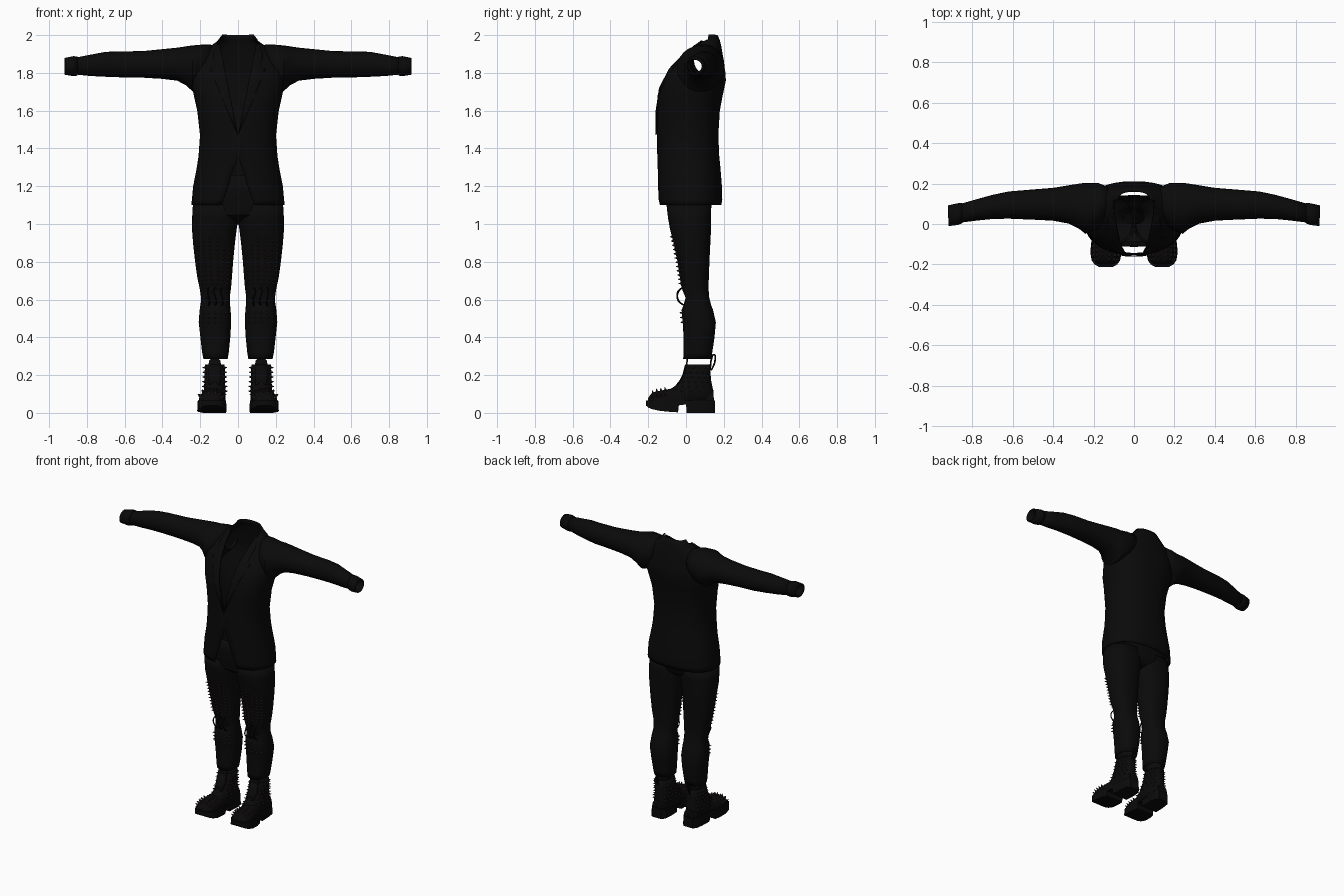
import bpy, bmesh, math
from mathutils import Vector, Matrix

cube = bpy.data.objects.get("Cube")
if cube:
    bpy.data.objects.remove(cube)


def material(name, color):
    m = bpy.data.materials.new(name)
    m.use_nodes = True
    m.diffuse_color = (*color, 1)
    bsdf = m.node_tree.nodes["Principled BSDF"]
    bsdf.inputs["Base Color"].default_value = (*color, 1)
    bsdf.inputs["Roughness"].default_value = 0.8
    return m


BLACK = material("black cloth", (0.003, 0.003, 0.003))
STUD = material("dark rose metal", (0.035, 0.019, 0.021))


def finish(name, bm, mat=BLACK, thick=0, mirror=False, angle=40):
    """Turn a bmesh into an object with optional thickness and mirroring."""
    bmesh.ops.remove_doubles(bm, verts=bm.verts, dist=0.0004)
    bmesh.ops.recalc_face_normals(bm, faces=bm.faces)
    me = bpy.data.meshes.new(name)
    bm.to_mesh(me)
    bm.free()
    me.materials.append(mat)
    ob = bpy.data.objects.new(name, me)
    bpy.context.collection.objects.link(ob)
    if angle:
        bpy.ops.object.select_all(action='DESELECT')
        ob.select_set(True)
        bpy.context.view_layer.objects.active = ob
        bpy.ops.object.shade_smooth_by_angle(angle=math.radians(angle))
    if thick:
        mod = ob.modifiers.new("thickness", 'SOLIDIFY')
        mod.thickness, mod.offset = thick, 0
    if mirror:
        ob.modifiers.new("mirror", 'MIRROR').use_mirror_merge = False
    return ob


def loft(rings, closed=False, caps=False):
    bm = bmesh.new()
    rows = [[bm.verts.new(p) for p in r] for r in rings]
    n = len(rows[0])
    for a, b in zip(rows, rows[1:]):
        for i in range(n if closed else n - 1):
            j = (i + 1) % n
            bm.faces.new((a[i], a[j], b[j], b[i]))
    if caps:
        bm.faces.new(rows[0])
        bm.faces.new(rows[-1])
    return bm


def interp(table, key):
    """Linear lookup in a table whose first column is the key."""
    for a, b in zip(table, table[1:]):
        if key <= b[0]:
            f = max(0, (key - a[0]) / (b[0] - a[0]))
            return [p + (q - p) * f for p, q in zip(a, b)]
    return list(table[-1])


def power(v, e):
    return math.copysign(abs(v) ** e, v)


def level_ring(z, x0, x1, yf, yb, gap=0, e=0.85, n=36):
    """Horizontal ring, with an opening of half width gap at the front."""
    cx, a, cy, b = (x0 + x1) / 2, (x1 - x0) / 2, (yf + yb) / 2, (yb - yf) / 2
    t0 = math.asin(min(1, gap / a) ** (1 / e))
    ts = [t0 + (2 * math.pi - 2 * t0) * i / n for i in range(n + 1)]
    return [(cx + a * power(math.sin(t), e), cy - b * power(math.cos(t), e), z) for t in ts]


def on_ring(row, t, e=0.85):
    """Point and outward normal at angle t of a tube row (z, x0, x1, yf, yb)."""
    z, x0, x1, yf, yb = row
    a, b = (x1 - x0) / 2, (yb - yf) / 2
    s, c = math.sin(t), math.cos(t)
    p = Vector(((x0 + x1) / 2 + a * power(s, e), (yf + yb) / 2 - b * power(c, e), z))
    return p, Vector((s / a, -c / b, 0)).normalized()


def studs(name, spots, r=0.008, h=0.017):
    bm = bmesh.new()
    for p, nrm in spots:
        m = Matrix.Translation(p + nrm * h * 0.4) @ nrm.to_track_quat('Z', 'Y').to_matrix().to_4x4()
        bmesh.ops.create_cone(bm, cap_ends=True, segments=6, radius1=r, radius2=0.0015, depth=h, matrix=m)
    finish(name, bm, STUD, mirror=True, angle=0)


def cord(name, points, r):
    cu = bpy.data.curves.new(name, 'CURVE')
    cu.dimensions, cu.bevel_depth, cu.bevel_resolution = '3D', r, 1
    sp = cu.splines.new('BEZIER')
    sp.bezier_points.add(len(points) - 1)
    for bp, p in zip(sp.bezier_points, points):
        bp.co = p
        bp.handle_left_type = bp.handle_right_type = 'AUTO'
    cu.materials.append(BLACK)
    ob = bpy.data.objects.new(name, cu)
    bpy.context.collection.objects.link(ob)
    ob.modifiers.new("mirror", 'MIRROR')


# Jacket body: height, half width, front, back
TORSO = [(1.10, .243, -.14, .183), (1.13, .24, -.146, .188), (1.20, .234, -.146, .186),
         (1.30, .214, -.146, .178), (1.36, .205, -.148, .172), (1.47, .197, -.15, .167),
         (1.60, .212, -.15, .175), (1.68, .23, -.148, .19), (1.76, .246, -.12, .207),
         (1.80, .24, -.1, .205), (1.83, .23, -.075, .2), (1.87, .21, -.04, .195),
         (1.91, .18, 0, .188), (1.945, .135, .03, .182), (1.975, .1, .06, .174), (2.0, .08, .075, .163)]


def opening(z):
    return (z - 1.47) * 0.2 if z > 1.47 else max(0, 1.36 - z) * 0.33


bm = loft([level_ring(z, -h, h, yf, yb, opening(z)) for z, h, yf, yb in TORSO])
armholes = [f for f in bm.faces if abs(f.calc_center_median().x) > .15
            and (f.calc_center_median().yz - Vector((.055, 1.835))).length < .05]
bmesh.ops.delete(bm, geom=armholes, context='FACES')
finish("jacket_body", bm, thick=.008)

# Lapels folded along the front opening
LAPEL = [(1.47, 0), (1.60, .03), (1.72, .055), (1.82, .075), (1.83, .05), (1.90, .045), (1.97, .02)]
rings = []
for z, width in LAPEL:
    _, h, yf, yb = interp(TORSO, z)
    strip = []
    for k in range(5):
        x = min(opening(z) + width * k / 4, h * .97)
        y = (yf + yb) / 2 - (yb - yf) / 2 * (1 - (x / h) ** (2 / .85)) ** (.85 / 2)
        strip.append((x, y - .008, z))
    rings.append(strip)
finish("lapel", loft(rings), thick=.006, mirror=True)

# Sleeves: distance out, front, back, bottom, top
SLEEVE = [(.13, .04, .18, 1.79, 1.945), (.18, -.02, .2, 1.735, 1.947), (.24, -.045, .2, 1.705, 1.942),
          (.27, -.02, .196, 1.735, 1.938), (.32, .005, .188, 1.762, 1.93), (.40, .02, .175, 1.772, 1.922),
          (.50, .025, .167, 1.778, 1.912), (.62, .03, .157, 1.78, 1.91), (.70, .028, .14, 1.783, 1.908),
          (.78, .02, .118, 1.787, 1.893), (.86, .01, .095, 1.795, 1.877)]


def sleeve_ring(x, y0, y1, z0, z1, n=24):
    return [(x, (y0 + y1) / 2 + (y1 - y0) / 2 * math.cos(2 * math.pi * i / n),
             (z0 + z1) / 2 + (z1 - z0) / 2 * math.sin(2 * math.pi * i / n)) for i in range(n)]


finish("sleeve", loft([sleeve_ring(*r) for r in SLEEVE], True), thick=.007, mirror=True)
CUFF = [(.85, .008, .1, 1.79, 1.882), (.87, 0, .098, 1.787, 1.884), (.917, -.006, .088, 1.795, 1.875)]
finish("cuff", loft([sleeve_ring(*r) for r in CUFF], True), thick=.009, mirror=True)

# Trouser hips
HIPS = [(1.0, .05, 0, .06), (1.02, .12, -.05, .1), (1.05, .225, -.09, .128), (1.1, .236, -.1, .132),
        (1.18, .22, -.11, .14), (1.26, .19, -.11, .14)]
finish("trouser_hips", loft([level_ring(z, -h, h, yf, yb) for z, h, yf, yb in HIPS]), thick=.006)

# Trouser legs, torn open at the knee: height, inner, outer, front, back
LEG = [(.285, .058, .18, -.012, .132), (.32, .052, .187, -.01, .136), (.40, .044, .196, -.01, .148),
       (.48, .039, .205, -.014, .155), (.545, .042, .2, -.02, .14), (.57, .045, .196, -.01, .13),
       (.61, .045, .193, -.012, .12), (.66, .04, .2, -.02, .116), (.72, .035, .213, -.03, .118),
       (.80, .029, .224, -.042, .121), (.90, .019, .235, -.063, .126), (.98, .009, .241, -.083, .13),
       (1.03, 0, .24, -.092, .13), (1.10, -.005, .236, -.1, .13)]
finish("trouser_leg", loft([level_ring(*r, gap=.05 if r[0] == .61 else 0) for r in LEG]),
       thick=.006, mirror=True)
for k, x in enumerate((.085, .12, .155)):
    bulge = .004 * (k % 2)
    cord("torn_knee_thread", [(x, -.018, .665), (x + .006, -.044 + bulge, .64),
                              (x - .004, -.038 - bulge, .595), (x, -.004, .565)], .004)

# Leg studs in rows on the thigh and shin
spots = []
for i in range(12):
    row = interp(LEG, .685 + .0225 * i)
    for j in range(6):
        if i + abs(j - 2.9) * 1.6 < 12.5:
            spots.append(on_ring(row, math.asin((j - 2.5) * .29)))
for z in (.48, .505, .53):
    spots += [on_ring(interp(LEG, z), math.asin((j - 2) * .33)) for j in range(5)]
studs("trouser_stud", spots)

# Boot shaft: height, inner, outer, front, back
SHAFT = [(.05, .068, .178, -.12, .145), (.11, .07, .178, -.1, .142), (.14, .071, .176, -.055, .136),
         (.17, .072, .174, -.032, .13), (.20, .073, .173, -.016, .127), (.255, .074, .172, -.002, .128)]
finish("boot_shaft", loft([level_ring(*r) for r in SHAFT]), thick=.007, mirror=True)

# Boot foot: position along y, centre, half width, top
FOOT = [(-.202, .139, .03, .075), (-.19, .139, .052, .095), (-.165, .139, .066, .112), (-.12, .138, .071, .12),
        (-.07, .133, .065, .13), (0, .126, .054, .14), (.08, .123, .053, .14), (.145, .123, .04, .12)]


def foot_ring(y, cx, h, top, n=16):
    return [(cx + h * power(math.cos(math.pi * i / n), .8), y,
             .05 + (top - .05) * math.sin(math.pi * i / n) ** .8) for i in range(n + 1)]


finish("boot_foot", loft([foot_ring(*r) for r in FOOT], True, True), mirror=True)

# Boot sole with raised arch and block heel: position, centre, half width, bottom
SOLE = [(-.213, .139, .032, .04), (-.2, .139, .056, .028), (-.18, .139, .07, .02), (-.14, .138, .078, .011),
        (-.08, .136, .074, .005), (-.042, .133, .066, .003), (-.038, .132, .065, .04), (0, .127, .06, .045),
        (.004, .127, .06, 0), (.08, .124, .06, 0), (.13, .123, .054, 0), (.153, .123, .036, 0)]
rings = [[(cx - h, y, z), (cx + h, y, z), (cx + h * .96, y, .066), (cx - h * .96, y, .066)]
         for y, cx, h, z in SOLE]
finish("boot_sole", loft(rings, True, True), mirror=True, angle=30)

# Boot tongue and heel pull loop
rings = [[(.123 + s * w, y, z) for s in (-1, -.5, 0, .5, 1)]
         for z, w, y in ((.15, .03, -.045), (.2, .034, -.012), (.25, .034, .003), (.275, .03, .006), (.29, .016, .008))]
finish("boot_tongue", loft(rings), thick=.008, mirror=True)
cord("boot_pull_loop", [(.123, .128, .23), (.123, .135, .285), (.123, .148, .308),
                        (.123, .154, .28), (.123, .134, .225)], .005)

# Boot studs on both sides of the shaft and over the toe
spots = []
for i in range(6):
    row = interp(SHAFT, .115 + .025 * i)
    for j in range(5):
        t = math.radians(48 + 21 * j + 8 * (i % 2))
        spots += [on_ring(row, t), on_ring(row, -t)]
for i in range(4):
    y, cx, h, top = interp(FOOT, -.175 + .022 * i)
    for j in range(6):
        a = math.radians(30 + 24 * j)
        p = Vector((cx + h * power(math.cos(a), .8), y, .05 + (top - .05) * math.sin(a) ** .8))
        spots.append((p, Vector((math.cos(a), -.25, 1.2 * math.sin(a))).normalized()))
studs("boot_stud", spots)
